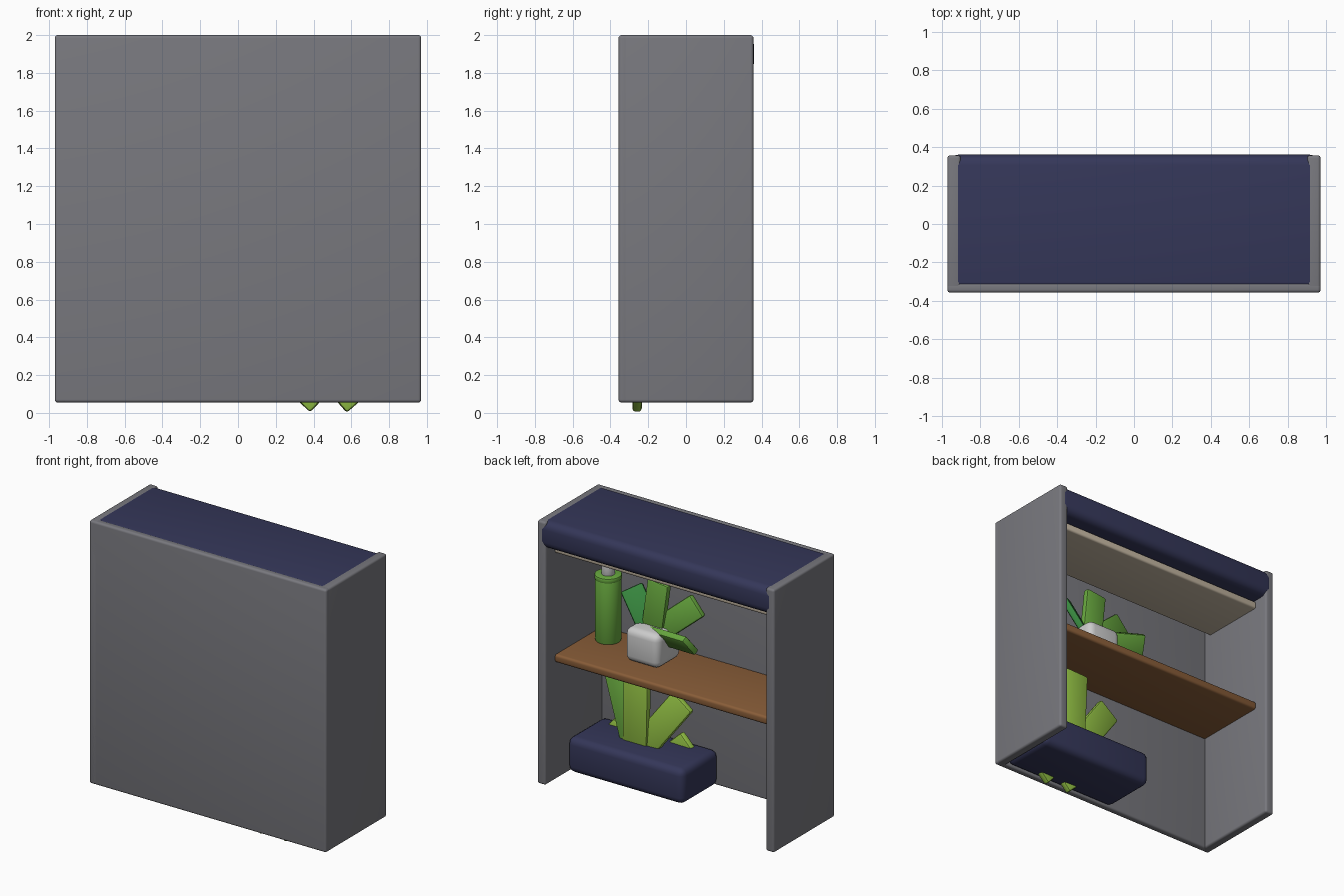
import bpy, bmesh, math
from mathutils import Vector, Matrix

if "Cube" in bpy.data.objects:
    bpy.data.objects.remove(bpy.data.objects["Cube"])


def material(name, rgb):
    m = bpy.data.materials.new(name)
    m.diffuse_color = (*rgb, 1)
    m.use_nodes = True
    m.node_tree.nodes["Principled BSDF"].inputs["Base Color"].default_value = m.diffuse_color
    return m


NAVY = material("navy", (0.035, 0.038, 0.10))
WOOD = material("wood", (0.25, 0.11, 0.04))
CREAM = material("cream", (0.55, 0.47, 0.36))
GREEN = material("green", (0.14, 0.40, 0.05))
DARK = material("dark_green", (0.04, 0.25, 0.05))
LIME = material("lime", (0.30, 0.55, 0.06))
GLAZE = material("pot_glaze", (0.55, 0.55, 0.55))
PANEL = material("panel_grey", (0.19, 0.19, 0.21))


def finish(bm, name, mat):
    me = bpy.data.meshes.new(name)
    bm.to_mesh(me)
    bm.free()
    ob = bpy.data.objects.new(name, me)
    bpy.context.collection.objects.link(ob)
    me.materials.append(mat)
    bpy.ops.object.select_all(action='DESELECT')
    bpy.context.view_layer.objects.active = ob
    ob.select_set(True)
    bpy.ops.object.shade_smooth_by_angle(angle=math.radians(35))
    return ob


def rounded(size, bevel, segments=4):
    bm = bmesh.new()
    bmesh.ops.create_cube(bm, size=1)
    bmesh.ops.scale(bm, vec=size, verts=bm.verts)
    bmesh.ops.bevel(bm, geom=bm.edges[:], offset=bevel, segments=segments,
                    profile=0.5, affect='EDGES')
    return bm


def box(name, x, y, z, bevel, mat):
    lo, hi = Vector((x[0], y[0], z[0])), Vector((x[1], y[1], z[1]))
    bm = rounded(hi - lo, bevel)
    bmesh.ops.translate(bm, vec=(lo + hi) / 2, verts=bm.verts)
    return finish(bm, name, mat)


def leaf(name, base, tip, width, side, mat):
    """Flat slab from base to tip, its width running along side."""
    base, tip = Vector(base), Vector(tip)
    up = (tip - base).normalized()
    normal = up.cross(Vector(side)).normalized()
    across = normal.cross(up)
    bm = rounded((width, 0.05, (tip - base).length), 0.015, 2)
    rot = Matrix((across, -normal, up)).transposed()
    if rot.determinant() < 0:
        rot = Matrix((across, normal, up)).transposed()
    bm.transform(Matrix.Translation((base + tip) / 2) @ rot.to_4x4())
    return finish(bm, name, mat)


def cylinder(name, x, y, z0, z1, r, mat):
    bm = bmesh.new()
    bmesh.ops.create_cone(bm, cap_ends=True, segments=32, radius1=r, radius2=r,
                          depth=z1 - z0)
    rims = [e for e in bm.edges if any(len(f.verts) > 4 for f in e.link_faces)]
    bmesh.ops.bevel(bm, geom=rims, offset=0.008, segments=2, profile=0.5,
                    affect='EDGES')
    bmesh.ops.translate(bm, vec=(x, y, (z0 + z1) / 2), verts=bm.verts)
    return finish(bm, name, mat)


# Cabinet shell, open at the back and below
Y = 0.357
box("front_panel", (-0.97, 0.97), (-Y, -0.305), (0.055, 2), 0.016, PANEL)
box("left_panel", (-0.97, -0.90), (-Y, Y), (0.055, 2), 0.016, PANEL)
box("right_panel", (0.90, 0.97), (-Y, Y), (0.055, 2), 0.016, PANEL)
box("roof", (-0.968, 0.968), (-0.355, 0.36), (1.80, 2), 0.055, NAVY)

# Shelves
box("shelf", (-0.905, 0.905), (-0.31, 0.25), (0.925, 0.985), 0.018, WOOD)
box("ceiling_board", (-0.905, 0.905), (-0.25, 0.25), (1.735, 1.79), 0.015, CREAM)

# Bottle on the shelf
cylinder("bottle_body", 0.74, -0.148, 0.985, 1.45, 0.088, GREEN)
cylinder("bottle_rim", 0.74, -0.148, 1.44, 1.475, 0.093, GREEN)
cylinder("bottle_neck", 0.74, -0.148, 1.46, 1.58, 0.045, GLAZE)

# Potted plant on the shelf
box("pot", (0.18, 0.46), (-0.21, 0.07), (0.985, 1.235), 0.05, GLAZE)
c = (0.33, -0.08, 1.16)
for i, (tip, w, side, mat) in enumerate([
        ((0.28, -0.09, 1.56), 0.17, (1, 0, 0), GREEN),
        ((0.53, -0.12, 1.44), 0.16, (0.7, 0.7, -0.5), DARK),
        ((0.00, -0.14, 1.44), 0.17, (0.7, 0, 0.7), GREEN),
        ((-0.06, 0.03, 1.22), 0.16, (0, 0.6, 0.8), GREEN)]):
    leaf(f"shelf_plant_leaf_{i + 1}", c, tip, w, side, mat)

# Planter at the bottom with a larger plant
box("planter", (-0.05, 0.90), (-0.32, 0.11), (0.06, 0.32), 0.05, NAVY)
c = (0.48, -0.10, 0.22)
for i, (tip, w, side, mat) in enumerate([
        ((0.46, -0.09, 0.86), 0.20, (1, 0, 0), LIME),
        ((0.68, -0.15, 0.78), 0.18, (1, 0, 0), GREEN),
        ((0.12, -0.14, 0.70), 0.19, (1, 0, 1), LIME)]):
    leaf(f"planter_leaf_{i + 1}", c, tip, w, side, mat)
# Low leaves whose ends poke out underneath
leaf("planter_low_leaf_1", (0.44, -0.26, 0.065), (0.14, -0.24, 0.35), 0.17, (1, 0, 1), LIME)
leaf("planter_low_leaf_2", (0.52, -0.26, 0.065), (0.80, -0.24, 0.31), 0.17, (1, 0, -1), LIME)
